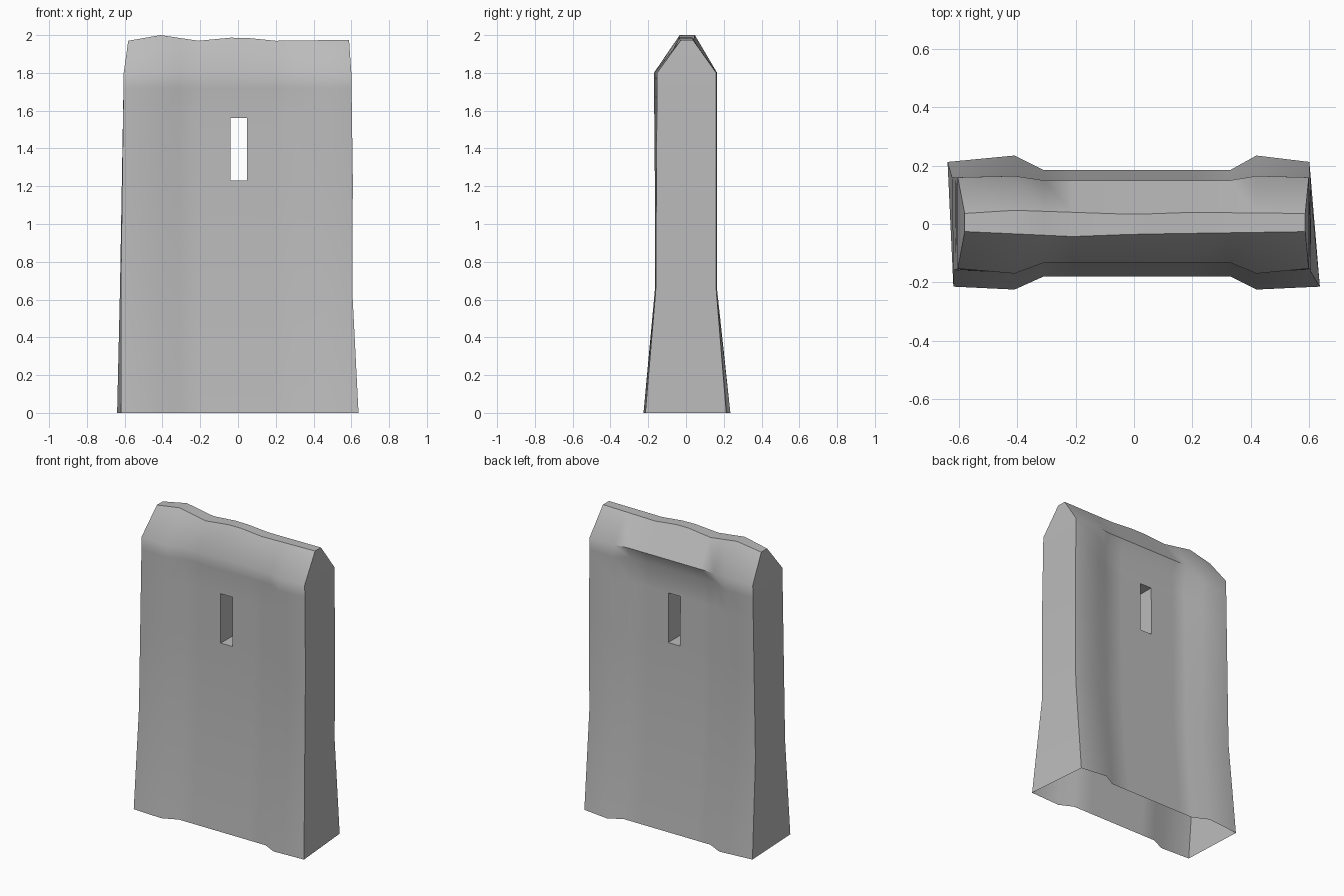
import bpy, bmesh, math

if "Cube" in bpy.data.objects:
    bpy.data.objects.remove(bpy.data.objects["Cube"], do_unlink=True)


def interp(points, t):
    """Piecewise linear value of a small profile."""
    for (a, va), (b, vb) in zip(points, points[1:]):
        if t <= b:
            return va + (vb - va) * max(0, t - a) / (b - a)
    return points[-1][1]


# Single stone colour
stone = bpy.data.materials.new("stone_grey")
stone.use_nodes = True
colour = (0.5, 0.5, 0.5, 1)
stone.diffuse_color = colour
stone.node_tree.nodes["Principled BSDF"].inputs["Base Color"].default_value = colour

# Grid of the slab: columns between the ends, rows below the weathered crest
columns = [-0.62, -0.41, -0.31, -0.21, -0.04, 0.047, 0.2, 0.33, 0.42, 0.61]
rows = [0, 0.65, 1.23, 1.56, 1.72, 1.8]
last_col, last_row = len(columns) - 1, len(rows)
slit_col, slit_row = 4, 2

crest = [(-0.6, 1.97), (-0.41, 2.0), (-0.21, 1.97), (0, 1.99), (0.2, 1.97), (0.6, 1.975)]

# Per side (front, back): depth profiles of panel, buttress and outer corner
profiles = {
    -1: dict(
        panel=[(0, 0.18), (0.65, 0.13), (1.23, 0.125), (1.72, 0.125), (1.8, 0.133)],
        buttress=[(0, 0.225), (0.65, 0.165), (1.23, 0.165), (1.8, 0.17)],
        corner=[(0, 0.215), (0.65, 0.16), (1.8, 0.153)],
        crest=[(-0.6, 0.025), (-0.21, 0.043), (0, 0.035), (0.6, 0.026)],
        right=[(0, -0.62), (0.65, -0.62), (1.8, -0.605), (2, -0.577)],
        left=[(0, 0.638), (0.65, 0.605), (1.23, 0.608), (1.8, 0.6), (2, 0.586)]),
    1: dict(
        panel=[(0, 0.185), (0.65, 0.13), (1.23, 0.12), (1.72, 0.115), (1.8, 0.15)],
        buttress=[(0, 0.235), (0.65, 0.165), (1.8, 0.165)],
        corner=[(0, 0.213), (0.65, 0.16), (1.8, 0.16)],
        crest=[(-0.6, 0.035), (-0.41, 0.047), (0, 0.033), (0.2, 0.04), (0.6, 0.036)],
        right=[(0, -0.64), (0.4, -0.637), (0.65, -0.625), (1.8, -0.605), (2, -0.577)],
        left=[(0, 0.602), (0.65, 0.602), (1.23, 0.606), (1.8, 0.6), (2, 0.586)]),
}


def point(side, c, r):
    p = profiles[side]
    x = columns[c]
    top = r == last_row
    z = interp(crest, x) if top else rows[r]
    if c == 0:
        x = interp(p["right"], z)
    elif c == last_col:
        x = interp(p["left"], z)
    if top:
        depth = interp(p["crest"], x)
    elif c in (0, last_col):
        depth = interp(p["corner"], z)
    elif c in (1, last_col - 1):
        depth = interp(p["buttress"], z)
    else:
        depth = interp(p["panel"], z)
    return (x, side * depth, z)


bm = bmesh.new()
v = {(s, c, r): bm.verts.new(point(s, c, r))
     for s in (-1, 1) for c in range(last_col + 1) for r in range(last_row + 1)}


def quad(*keys):
    bm.faces.new([v[k] for k in keys])


# Front and back skins, leaving the slit open
for s in (-1, 1):
    for c in range(last_col):
        for r in range(last_row):
            if (c, r) != (slit_col, slit_row):
                quad((s, c, r), (s, c + 1, r), (s, c + 1, r + 1), (s, c, r + 1))

# End faces
for c in (0, last_col):
    for r in range(last_row):
        quad((-1, c, r), (1, c, r), (1, c, r + 1), (-1, c, r + 1))

# Flat crest strip
for c in range(last_col):
    quad((-1, c, last_row), (-1, c + 1, last_row), (1, c + 1, last_row), (1, c, last_row))

# Tunnel walls of the slit
ring = [(slit_col, slit_row), (slit_col + 1, slit_row),
        (slit_col + 1, slit_row + 1), (slit_col, slit_row + 1)]
for a, b in zip(ring, ring[1:] + ring[:1]):
    quad((-1, *a), (-1, *b), (1, *b), (1, *a))

bmesh.ops.recalc_face_normals(bm, faces=bm.faces)
# The open shell must face outward
bm.faces.ensure_lookup_table()
if bm.faces[0].normal.y > 0:
    bmesh.ops.reverse_faces(bm, faces=bm.faces)

mesh = bpy.data.meshes.new("wall_section")
bm.to_mesh(mesh)
bm.free()
mesh.materials.append(stone)
wall = bpy.data.objects.new("wall_section", mesh)
bpy.context.collection.objects.link(wall)

# Smooth weathered faces, crisp ends and crest
bpy.ops.object.select_all(action="DESELECT")
wall.select_set(True)
bpy.context.view_layer.objects.active = wall
bpy.ops.object.shade_smooth_by_angle(angle=math.radians(45))
